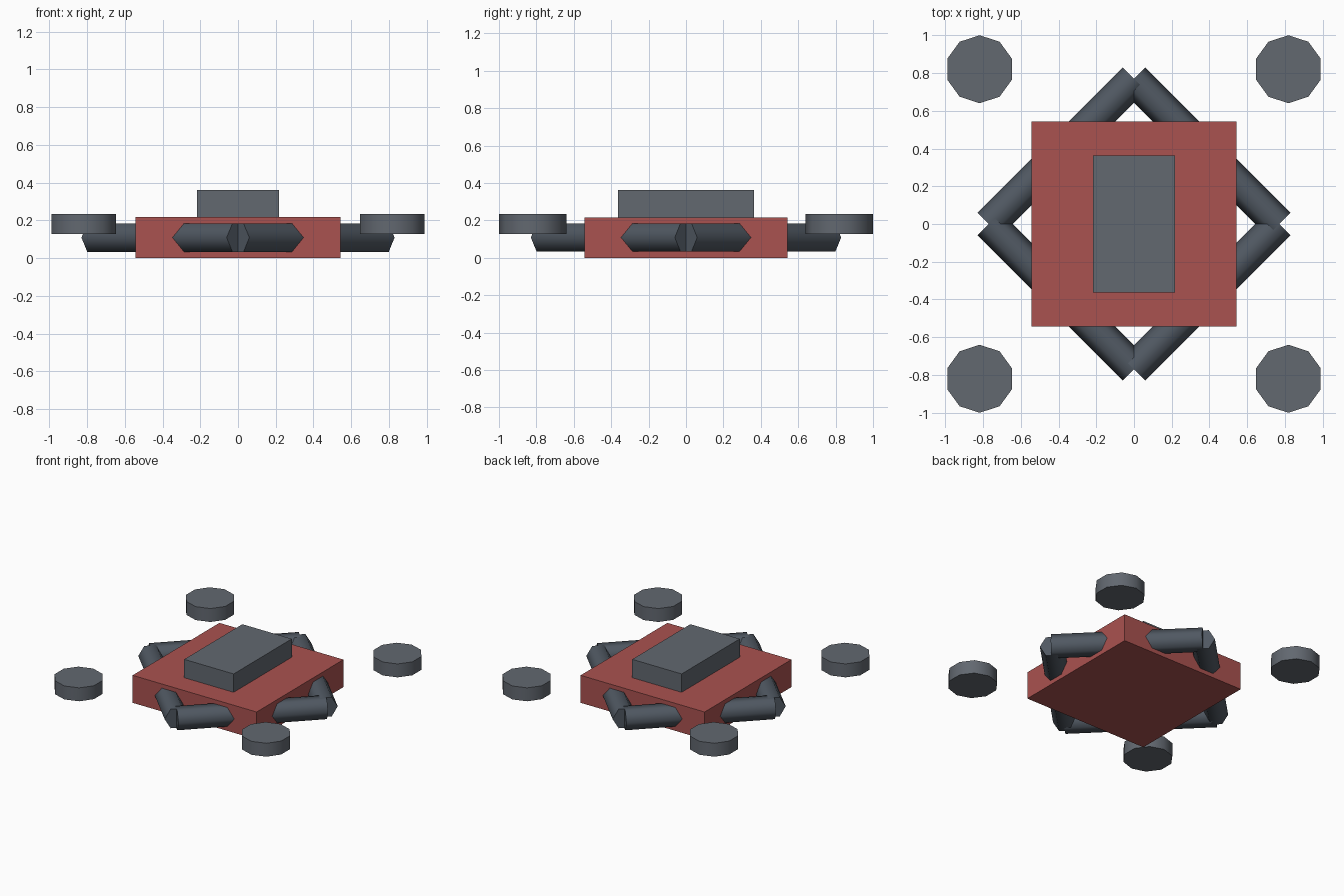
import bpy
from math import pi, cos, sin, radians

if "Cube" in bpy.data.objects:
    bpy.data.objects.remove(bpy.data.objects["Cube"])


def material(name, rgb):
    m = bpy.data.materials.new(name)
    m.diffuse_color = (*rgb, 1)
    m.use_nodes = True
    m.node_tree.nodes["Principled BSDF"].inputs["Base Color"].default_value = m.diffuse_color
    return m


RED = material("red", (0.40, 0.085, 0.08))
SLATE = material("slate", (0.122, 0.138, 0.162))
DARK = material("dark_slate", (0.08, 0.098, 0.122))


def box(name, half_x, half_y, z0, z1, mat):
    bpy.ops.mesh.primitive_cube_add(size=1, location=(0, 0, (z0 + z1) / 2))
    ob = bpy.context.object
    ob.name = name
    ob.scale = (2 * half_x, 2 * half_y, z1 - z0)
    bpy.ops.object.transform_apply(location=False, rotation=False, scale=True)
    ob.data.materials.append(mat)


def cylinder(name, sides, radius, depth, loc, rot, mat):
    bpy.ops.mesh.primitive_cylinder_add(vertices=sides, radius=radius, depth=depth,
                                        location=loc, rotation=rot)
    ob = bpy.context.object
    ob.name = name
    bpy.ops.object.shade_smooth_by_angle(angle=radians(65))
    ob.data.materials.append(mat)


# Central body and the block on top of it
box("body", 0.542, 0.542, 0, 0.217, RED)
box("top_block", 0.216, 0.363, 0.19, 0.362, SLATE)

# Four hexagonal tubes forming a diamond through the body
for i in range(4):
    a = pi / 4 + i * pi / 2
    cylinder(f"arm_tube_{i + 1}", 6, 0.087, 1.088,
             (0.542 * cos(a), 0.542 * sin(a), 0.109),
             (0, pi / 2, a + pi / 2), DARK)

# Ten-sided rotor discs at the corners
for sx in (-1, 1):
    for sy in (-1, 1):
        name = f"rotor_{'front' if sy < 0 else 'back'}_{'left' if sx < 0 else 'right'}"
        cylinder(name, 10, 0.18, 0.106, (sx * 0.818, sy * 0.82, 0.181), (0, 0, 0), SLATE)
